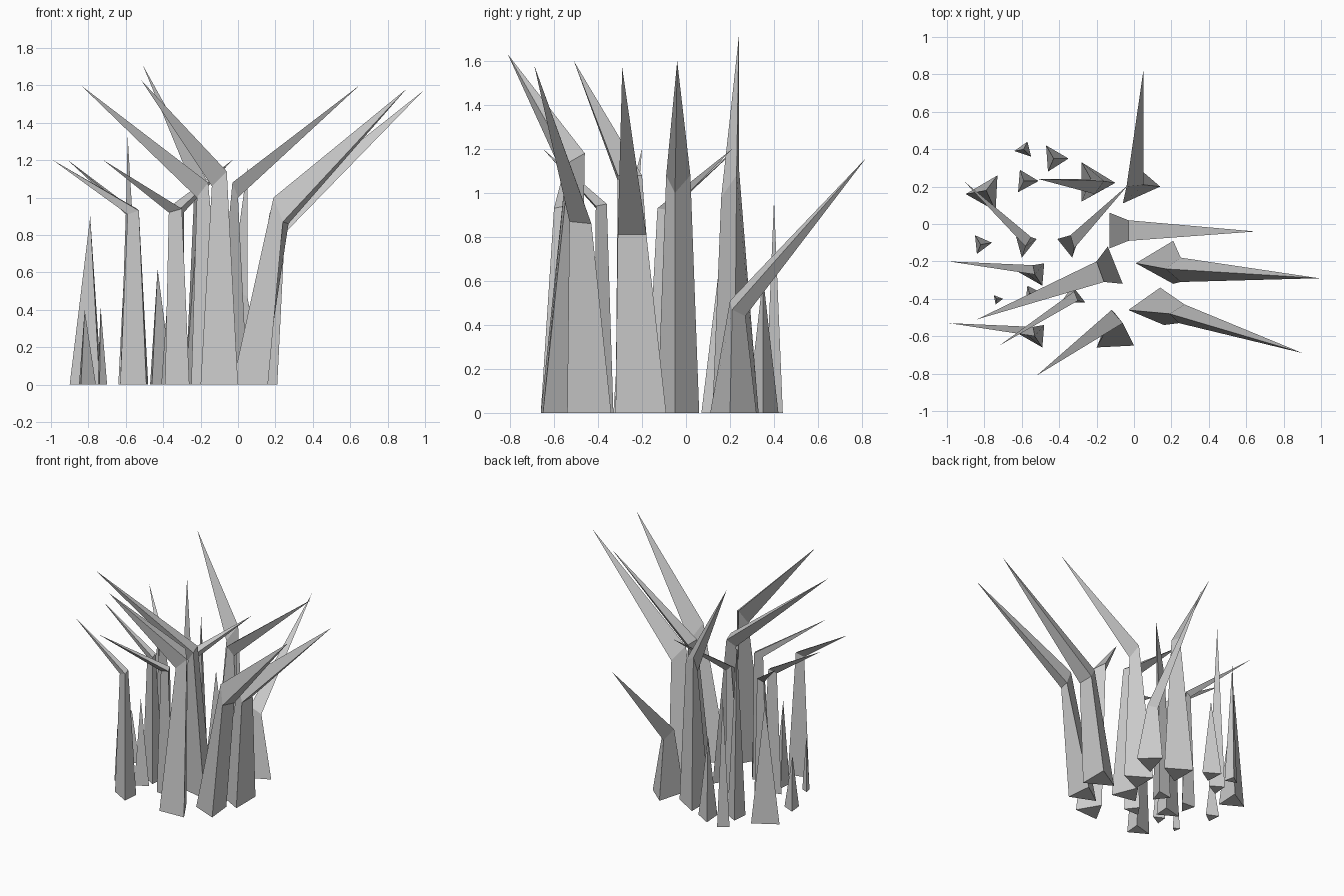
import bpy, bmesh
from mathutils import Vector


def tuft(name, base, tip, mid=None, shift=(0, 0)):
    """Three-sided blade: ground triangle, optional bend triangle, pointed tip."""
    off = Vector((shift[0], shift[1], 0))
    bm = bmesh.new()
    ring = [bm.verts.new(Vector((x, y, 0)) + off) for x, y in base]
    bm.faces.new(ring)
    rings = [ring]
    if mid:
        rings.append([bm.verts.new(Vector(p) + off) for p in mid])
        for i in range(3):
            j = (i + 1) % 3
            bm.faces.new((ring[i], ring[j], rings[1][j], rings[1][i]))
    top = bm.verts.new(Vector(tip) + off)
    last = rings[-1]
    for i in range(3):
        bm.faces.new((last[i], last[(i + 1) % 3], top))
    bmesh.ops.recalc_face_normals(bm, faces=bm.faces)
    mesh = bpy.data.meshes.new(name)
    bm.to_mesh(mesh)
    bm.free()
    bpy.context.collection.objects.link(bpy.data.objects.new(name, mesh))


# Large bent blades
tuft("back_blade", [(-.06, .11), (.14, .20), (0, .32)], (.05, .82, 1.16),
     [(-.04, .20, .51), (.05, .21, .47), (0, .27, .44)])
tuft("tall_back_blade", [(-.28, .33), (-.10, .22), (-.28, .12)], (-.51, .24, 1.71),
     [(-.23, .24, 1.12), (-.16, .23, 1.08), (-.21, .16, .98)])
tuft("centre_blade", [(-.13, .06), (-.13, -.13), (.05, -.05)], (.65, -.04, 1.6),
     [(-.03, .02, 1.08), (-.03, -.09, 1.08), (0, -.05, 1.0)])
tuft("right_blade", [(.21, -.09), (.21, -.32), (.01, -.21)], (.99, -.29, 1.57),
     [(.25, -.18, .81), (.25, -.31, .81), (.17, -.24, .92)])
tuft("front_right_blade", [(.14, -.34), (.16, -.54), (-.03, -.46)], (.90, -.69, 1.58),
     [(.27, -.43, .86), (.24, -.53, .87), (.19, -.48, 1.0)])
tuft("front_blade", [(-.10, -.48), (0, -.65), (-.20, -.66)], (-.52, -.81, 1.63),
     [(-.12, -.46, 1.18), (-.06, -.53, 1.14), (-.14, -.55, 1.06)])
tuft("left_centre_blade", [(-.14, -.12), (-.06, -.32), (-.25, -.28)], (-.84, -.51, 1.6),
     [(-.20, -.20, 1.08), (-.16, -.31, 1.08), (-.22, -.29, 1.0)])

# Smaller bent blades
tuft("inner_blade", [(-.41, -.08), (-.29, -.06), (-.33, -.18)], (-.03, .21, 1.2),
     [(-.34, -.06, .97), (-.29, -.07, .92), (-.32, -.13, .93)])
for n, dy in (("left_blade", 0), ("front_left_blade", -.33)):
    tuft(n, [(-.48, -.21), (-.49, -.33), (-.63, -.25)], (-.99, -.20, 1.2),
         [(-.54, -.22, .94), (-.53, -.27, .93), (-.59, -.25, .91)], (0, dy))
tuft("front_inner_blade", [(-.33, -.33), (-.26, -.42), (-.39, -.42)], (-.72, -.65, 1.2),
     [(-.32, -.36, .95), (-.30, -.41, .94), (-.37, -.40, .92)])
tuft("back_left_blade", [(-.63, -.07), (-.52, -.08), (-.60, -.18)], (-.91, .23, 1.2),
     [(-.60, -.08, .91), (-.55, -.07, .93), (-.58, -.12, .93)])

# Straight spikes
tuft("left_spike", [(-.90, .16), (-.73, .26), (-.74, .07)], (-.79, .18, .9))
tuft("far_spike", [(-.64, .39), (-.57, .44), (-.55, .36)], (-.59, .40, .97))
tuft("tall_spike", [(-.61, .29), (-.51, .23), (-.62, .17)], (-.59, .23, 1.33))
tuft("rear_spike", [(-.47, .42), (-.35, .35), (-.46, .28)], (-.43, .35, .62))
tuft("low_left_spike", [(-.85, -.06), (-.76, -.10), (-.84, -.16)], (-.82, -.11, .4))
tuft("tiny_spike", [(-.75, -.38), (-.70, -.40), (-.74, -.43)], (-.735, -.40, .42))
tuft("hidden_spike", [(-.57, -.33), (-.49, -.37), (-.58, -.42)], (-.56, -.37, .65))
